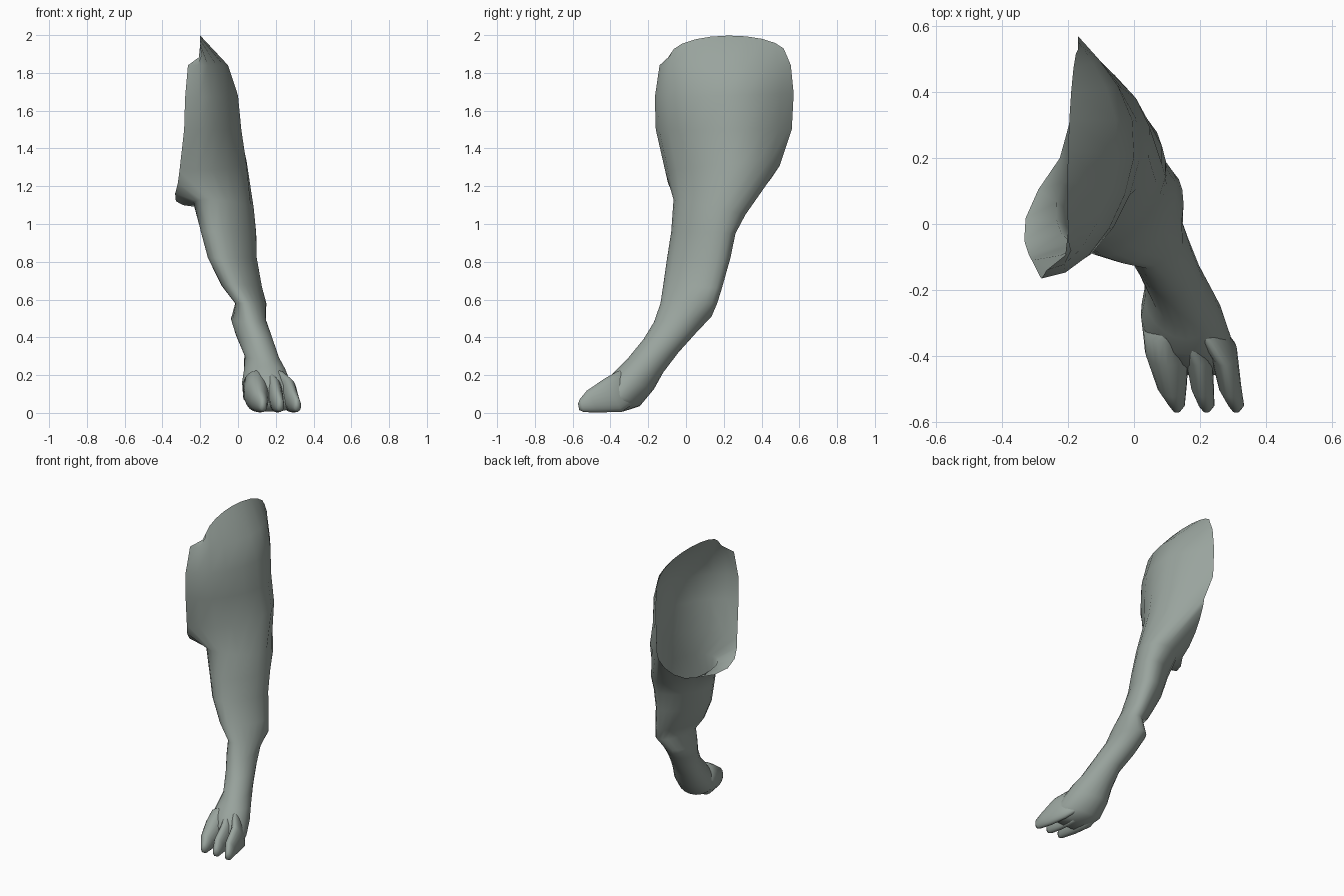
import bpy, bmesh, math
from mathutils import Vector

if "Cube" in bpy.data.objects:
    bpy.data.objects.remove(bpy.data.objects["Cube"])

N = 20  # points around a full ring

skin = bpy.data.materials.new("grey_green_skin")
skin.diffuse_color = (0.32, 0.37, 0.34, 1)
skin.use_nodes = True
skin.node_tree.nodes["Principled BSDF"].inputs["Base Color"].default_value = skin.diffuse_color


def ring(front, back, w, power=1.0, half=False):
    """Ellipse through a front and a back point, with half width w along x."""
    f, b = Vector(front), Vector(back)
    pts = []
    for i in range(N // 2 + 1 if half else N):
        t = 2 * math.pi * i / N
        c, s = math.cos(t), math.sin(t)
        p = (f + b) / 2 + (f - b) / 2 * c
        k = power if c < 0 and s > 0 else 1.0
        p.x += math.copysign(w * abs(s) ** k, s)
        pts.append(p)
    return pts


def loft(name, rings, cap_end=True):
    """Skin consecutive rings; half rings stay open on the inner side."""
    bm = bmesh.new()
    vs = [[bm.verts.new(p) for p in r] for r in rings]
    for up, lo in zip(vs, vs[1:]):
        n = min(len(up), len(lo))
        for i in range(n if n == N else n - 1):
            j = (i + 1) % n
            bm.faces.new((lo[i], lo[j], up[j], up[i]))
    if cap_end:
        bm.faces.new(vs[-1][::-1])
    me = bpy.data.meshes.new(name)
    bm.to_mesh(me)
    bm.free()
    for p in me.polygons:
        p.use_smooth = True
    me.materials.append(skin)
    ob = bpy.data.objects.new(name, me)
    bpy.context.collection.objects.link(ob)
    return ob


# Thigh shell: half rings, open towards the body
top = ring((-.19, -.08, 1.895), (-.17, .53, 1.9), 0, half=True)
for i, p in enumerate(top):
    s = max(0, math.sin(2 * math.pi * i / N))
    p.z += .1 * s
    p.x -= .02 * s
rings = [top]
for f, b, w in [
    ((-.265, -.14, 1.84), (-.17, .555, 1.84), .165),
    ((-.28, -.165, 1.67), (-.17, .57, 1.69), .225),
    ((-.285, -.16, 1.5), (-.17, .56, 1.5), .245),
]:
    rings.append(ring(f, b, w, 2.1, True))

# Lip where the shell closes into a tube: inner half sags and flares
lip = ring((-.31, -.11, 1.28), (-.14, .51, 1.35), .27, 1.9)
flat = ring((-.31, -.11, 1.28), (-.14, .51, 1.35), 0)
for i in range(N // 2 + 1, N):
    t = 2 * math.pi * i / N
    s, c = abs(math.sin(t)), max(0, math.cos(t))
    lip[i] = flat[i] + Vector((-.14 * s * s * c, 0, -.215 * s ** (1 if c else 1.4)))
rings.append(lip)

# Shank, hock, instep and sole pad
for f, b, w in [
    ((-.15, -.066, 1.13), (.0, .315, 1.05), .143),
    ((-.12, -.078, .96), (.02, .262, .95), .13),
    ((-.09, -.10, .82), (.03, .235, .82), .116),
    ((-.03, -.12, .68), (.07, .19, .66), .096),
    ((.04, -.135, .58), (.095, .165, .58), .078),
    ((.07, -.17, .48), (.04, .135, .51), .092),
    ((.11, -.225, .39), (.06, .05, .42), .092),
    ((.15, -.315, .28), (.10, -.04, .32), .088),
    ((.16, -.35, .245), (.12, -.12, .215), .108),
    ((.165, -.395, .2), (.13, -.17, .125), .126),
    ((.18, -.43, .15), (.14, -.245, .035), .132),
    ((.19, -.44, .11), (.16, -.33, .008), .125),
    ((.20, -.46, .07), (.18, -.42, .006), .105),
]:
    rings.append(ring(f, b, w))
loft("leg", rings)

# Three toes growing out of the pad: base x, middle x, tip x, width
for name, x0, x1, x2, w in [
    ("inner_toe", .09, .10, .13, .067),
    ("middle_toe", .165, .195, .22, .042),
    ("outer_toe", .225, .272, .31, .041),
]:
    xb = (x0 + .15) / 2
    loft(name, [
        ring((xb, -.31, .235), (xb, -.26, .14), w * .5),
        ring((x0, -.36, .222), (x0, -.275, .05), w * .95),
        ring((x1, -.43, .182), (x1, -.34, .006), w),
        ring(((x1 + x2) / 2, -.525, .118), ((x1 + x2) / 2, -.46, .002), w * .4 + .018),
        ring((x2, -.56, .075), (x2, -.54, .004), .024),
        ring((x2, -.572, .05), (x2, -.565, .015), .010),
    ])
